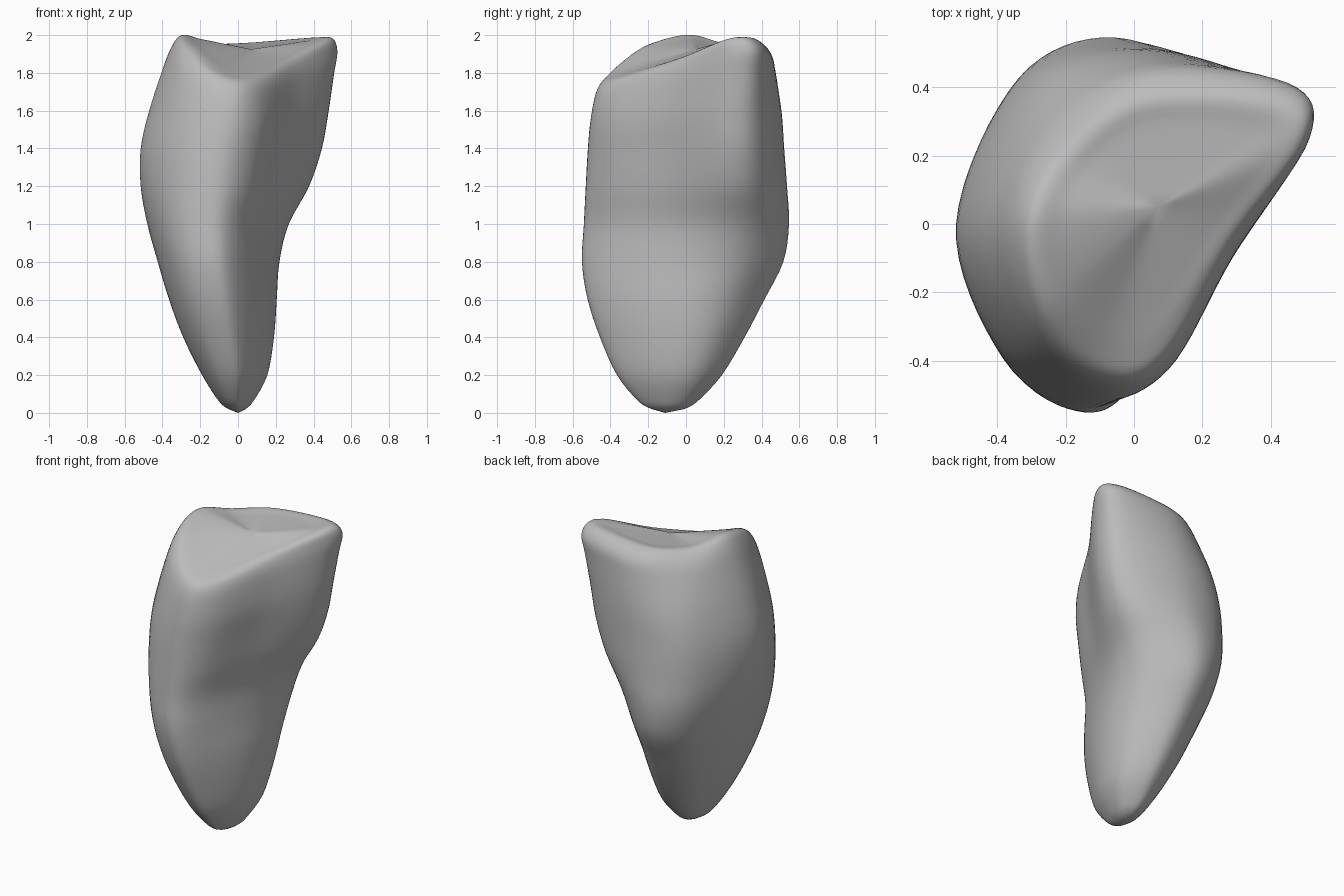
import bpy, bmesh
from mathutils import Vector

cube = bpy.data.objects.get("Cube")
if cube:
    bpy.data.objects.remove(cube)

# Cross-section outlines inside a unit box, starting at the front and turning towards +x
LOWER = [(-.1, -1), (.34, -.84), (.84, -.28), (1, .28), (.76, .7), (.1, 1), (-.63, .73), (-1, -.03), (-.71, -.78)]
UPPER = [(-.18, -1), (.24, -.83), (.59, -.24), (.99, .4), (.85, .77), (.1, 1), (-.59, .81), (-1, 0), (-.71, -.72)]
RIM = [(-.45, -1), (-.06, -.94), (.48, -.15), (1, .56), (.85, .9), (-.15, .94), (-.73, .52), (-1, -.02), (-.88, -.65)]
RIM_HEIGHT = [1.81, 1.785, 1.87, 1.975, 1.985, 1.955, 1.955, 2.0, 1.935]
SHAPES = [LOWER, UPPER, RIM]

# Height, x range, y range, and which outline to blend (0 lower, 1 upper, 2 rim)
LEVELS = [
    (.02, -.05, .04, -.18, -.01, 0),
    (.06, -.1, .08, -.25, .06, 0),
    (.2, -.19, .155, -.365, .19, 0),
    (.4, -.29, .19, -.455, .31, 0),
    (.6, -.365, .205, -.52, .415, .04),
    (.8, -.425, .22, -.55, .515, .2),
    (1.0, -.48, .27, -.54, .545, .5),
    (1.2, -.515, .375, -.53, .535, .82),
    (1.4, -.515, .44, -.52, .52, 1),
    (1.6, -.47, .475, -.505, .51, 1.1),
    (1.8, -.405, .5, -.475, .49, 1.45),
    (1.93, -.355, .515, -.43, .465, 1.8),
    (2.0, -.3, .48, -.36, .39, 2),
]
TIP = Vector((0, -.11, 0))
DIP = Vector((.07, .05, 1.925))


def spline(a, b, c, d, t):
    return (b * 2 + (c - a) * t + (a * 2 - b * 5 + c * 4 - d) * t ** 2
            + (b * 3 - a - c * 3 + d) * t ** 3) / 2


def control_ring(level):
    h, x0, x1, y0, y1, blend = level
    k = min(int(blend), 1)
    ring = []
    for p, q, top in zip(SHAPES[k], SHAPES[k + 1], RIM_HEIGHT):
        u, v = Vector(p).lerp(Vector(q), blend - k)
        z = h + (top - 2) * (h / 2) ** 5
        ring.append(Vector(((x0 + x1 + u * (x1 - x0)) / 2, (y0 + y1 + v * (y1 - y0)) / 2, z)))
    return ring


def smooth_ring(ring, steps=8):
    n = len(ring)
    return [spline(ring[i - 1], ring[i], ring[(i + 1) % n], ring[(i + 2) % n], s / steps)
            for i in range(n) for s in range(steps)]


# Side rings, then shrinking rings over the dished top
rings = [control_ring(level) for level in LEVELS]
rim = rings[-1]
for inset in (.25, .55, .85):
    rings.append([p.lerp(DIP, inset) for p in rim])
rings = [smooth_ring(r) for r in rings]

# Smooth the rings along the height
rows = []
last = len(rings) - 1
for i in range(last):
    four = [rings[max(i - 1, 0)], rings[i], rings[i + 1], rings[min(i + 2, last)]]
    for s in range(4):
        rows.append([spline(*pts, s / 4) for pts in zip(*four)])
rows.append(rings[-1])

# Skin the rows and close both ends
bm = bmesh.new()
grid = [[bm.verts.new(p) for p in row] for row in rows]
tip, dip = bm.verts.new(TIP), bm.verts.new(DIP)
count = len(grid[0])
for i in range(count):
    j = (i + 1) % count
    for low, high in zip(grid, grid[1:]):
        bm.faces.new((low[i], low[j], high[j], high[i]))
    bm.faces.new((tip, grid[0][j], grid[0][i]))
    bm.faces.new((dip, grid[-1][i], grid[-1][j]))
bmesh.ops.recalc_face_normals(bm, faces=bm.faces)
mesh = bpy.data.meshes.new("tapered_body")
bm.to_mesh(mesh)
bm.free()
mesh.shade_smooth()

# Plain grey material
grey = bpy.data.materials.new("plain_grey")
grey.use_nodes = True
grey.diffuse_color = (.5, .5, .5, 1)
grey.node_tree.nodes["Principled BSDF"].inputs["Base Color"].default_value = (.5, .5, .5, 1)
mesh.materials.append(grey)

body = bpy.data.objects.new("tapered_body", mesh)
bpy.context.collection.objects.link(body)
